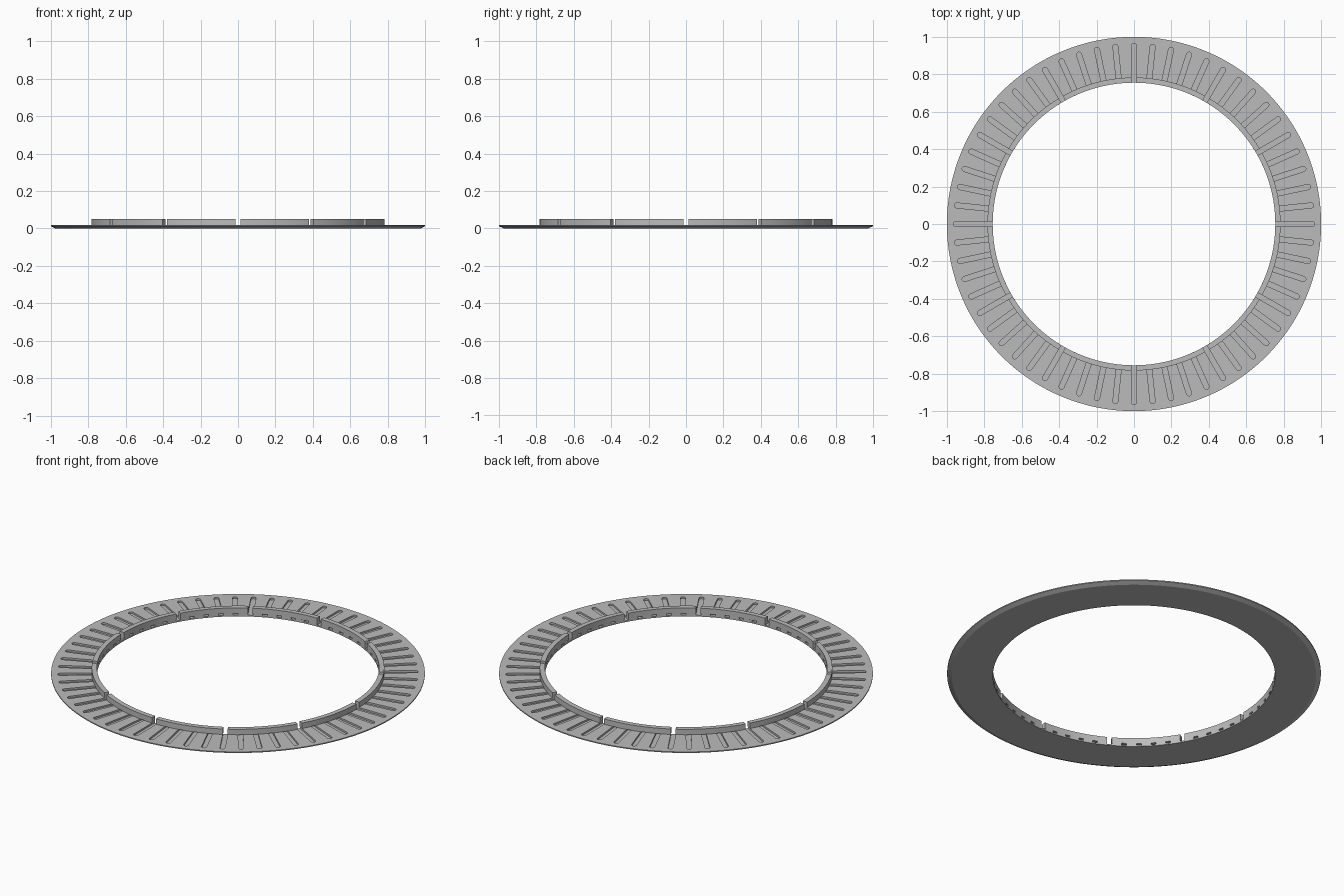
import bpy, bmesh
from math import pi, cos, sin, radians
from mathutils import Matrix, Vector

cube = bpy.data.objects.get("Cube")
if cube:
    bpy.data.objects.remove(cube, do_unlink=True)

INNER, WALL_OUT, OUTER = 0.755, 0.783, 1.0
PLATE_TOP, WALL_TOP, GROOVE_FLOOR = 0.018, 0.05, 0.008
SLOTS, SEGMENTS = 60, 12

grey = bpy.data.materials.new("metal grey")
grey.use_nodes = True
grey.diffuse_color = (0.5, 0.5, 0.5, 1)
grey.node_tree.nodes["Principled BSDF"].inputs["Base Color"].default_value = (0.5, 0.5, 0.5, 1)


def make_object(name, bm):
    bmesh.ops.recalc_face_normals(bm, faces=bm.faces)
    mesh = bpy.data.meshes.new(name)
    bm.to_mesh(mesh)
    bm.free()
    mesh.materials.append(grey)
    obj = bpy.data.objects.new(name, mesh)
    bpy.context.collection.objects.link(obj)
    return obj


def activate(obj):
    bpy.ops.object.select_all(action='DESELECT')
    obj.select_set(True)
    bpy.context.view_layer.objects.active = obj


def sweep(bm, profile, start, end, steps):
    """Sweep a closed (radius, height) profile around z, capping open arcs."""
    closed = end - start > 2 * pi - 1e-6
    rings = []
    for i in range(steps if closed else steps + 1):
        a = start + (end - start) * i / steps
        rings.append([bm.verts.new((r * cos(a), r * sin(a), z)) for r, z in profile])
    n = len(profile)
    for i in range(steps):
        a, b = rings[i], rings[(i + 1) % len(rings)]
        for j in range(n):
            k = (j + 1) % n
            bm.faces.new((a[j], a[k], b[k], b[j]))
    if not closed:
        bm.faces.new(rings[0])
        bm.faces.new(rings[-1])


# Flat ring with a chamfered lower outer edge
bm = bmesh.new()
sweep(bm, [(INNER, 0), (0.975, 0), (OUTER, 0.012), (OUTER, PLATE_TOP), (INNER, PLATE_TOP)],
      0, 2 * pi, 240)
plate = make_object("base_ring", bm)

# Round-ended radial grooves, open at the inner edge
bm = bmesh.new()
half, tip = 0.0135, 0.9515
outline = [(0.7, half), (0.7, -half)]
outline += [(tip + half * cos(t), half * sin(t))
            for t in (-pi / 2 + pi * i / 12 for i in range(13))]
for s in range(SLOTS):
    turn = Matrix.Rotation(2 * pi * s / SLOTS, 3, 'Z')
    low = [bm.verts.new(turn @ Vector((x, y, GROOVE_FLOOR))) for x, y in outline]
    high = [bm.verts.new(turn @ Vector((x, y, 0.04))) for x, y in outline]
    bm.faces.new(low)
    bm.faces.new(high)
    for i in range(len(low)):
        k = (i + 1) % len(low)
        bm.faces.new((low[i], low[k], high[k], high[i]))
cutter = make_object("groove_cutter", bm)
cutter.hide_render = True

cut = plate.modifiers.new("grooves", 'BOOLEAN')
cut.operation = 'DIFFERENCE'
cut.solver = 'EXACT'
cut.object = cutter
activate(plate)
bpy.ops.object.modifier_apply(modifier=cut.name)
bpy.data.objects.remove(cutter, do_unlink=True)

# Raised inner wall, split into arcs by narrow gaps
bm = bmesh.new()
gap = 0.0125 / INNER
step = 2 * pi / SEGMENTS
for s in range(SEGMENTS):
    sweep(bm, [(INNER, PLATE_TOP), (WALL_OUT, PLATE_TOP), (WALL_OUT, WALL_TOP), (INNER, WALL_TOP)],
          s * step + gap, (s + 1) * step - gap, 20)
wall = make_object("inner_wall_segments", bm)

for obj in (plate, wall):
    activate(obj)
    bpy.ops.object.shade_smooth_by_angle(angle=radians(20))
